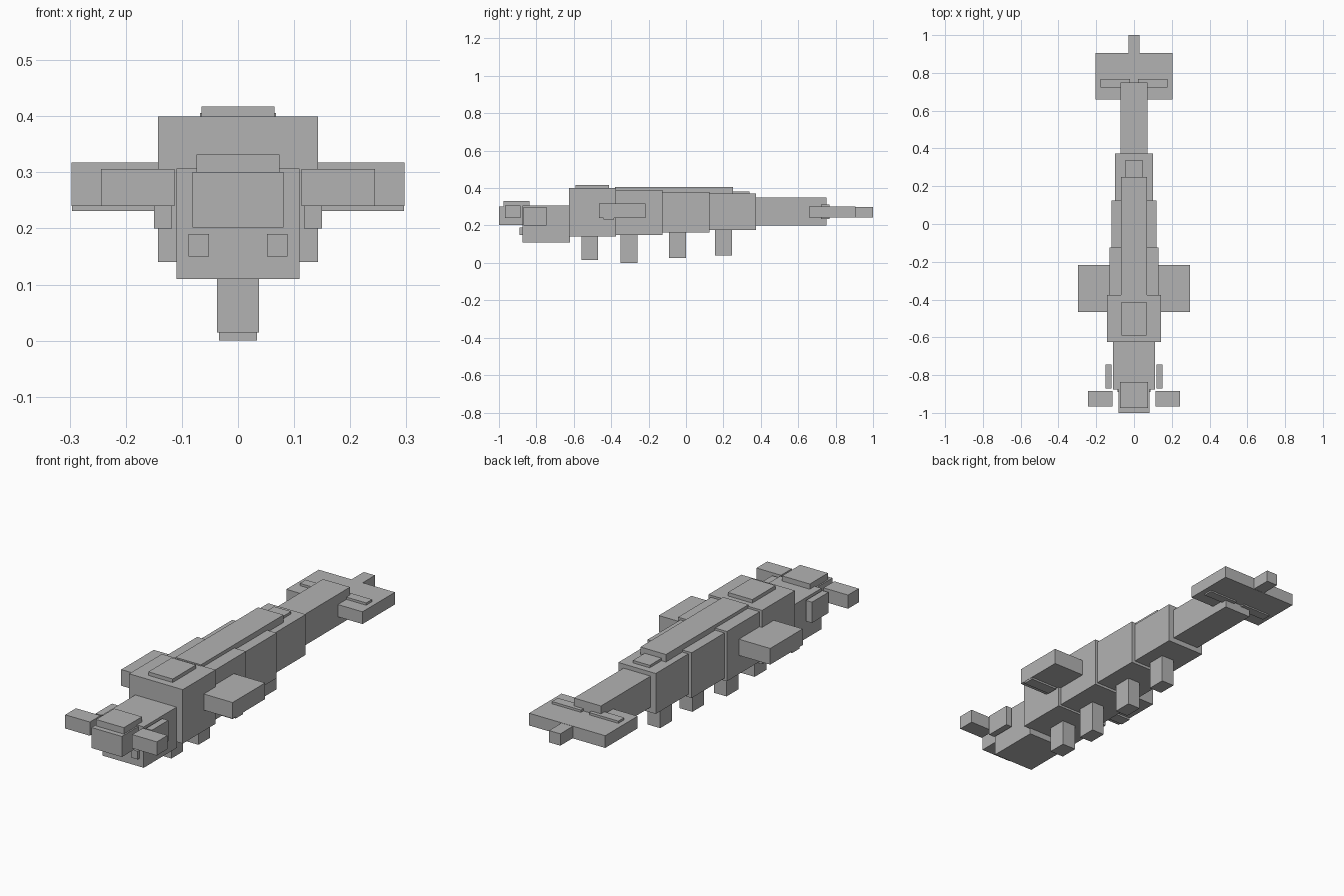
import bpy
import bmesh

cube = bpy.data.objects.get("Cube")
if cube:
    bpy.data.objects.remove(cube, do_unlink=True)

# Single plain grey material
grey = bpy.data.materials.new("plain_grey")
grey.use_nodes = True
colour = (0.45, 0.45, 0.45, 1)
grey.diffuse_color = colour
grey.node_tree.nodes["Principled BSDF"].inputs["Base Color"].default_value = colour


def box(name, x, y, z):
    """Box spanning the (min, max) range given on each axis."""
    bm = bmesh.new()
    bmesh.ops.create_cube(bm, size=1)
    for v in bm.verts:
        v.co = [r[0] if c < 0 else r[1] for c, r in zip(v.co, (x, y, z))]
    mesh = bpy.data.meshes.new(name)
    bm.to_mesh(mesh)
    bm.free()
    mesh.materials.append(grey)
    obj = bpy.data.objects.new(name, mesh)
    bpy.context.collection.objects.link(obj)
    return obj


def centred(name, half, y, z):
    return box(name, (-half, half), y, z)


def pair(name, x, y, z):
    box("left_" + name, x, y, z)
    box("right_" + name, (-x[1], -x[0]), y, z)


# Head, snout and the plate on its top
centred("head", 0.11, (-0.875, -0.62), (0.11, 0.307))
centred("snout", 0.081, (-1.0, -0.87), (0.202, 0.301))
centred("snout_plate", 0.074, (-0.975, -0.837), (0.295, 0.332))
pair("tooth", (0.052, 0.088), (-0.89, -0.865), (0.15, 0.19))
pair("cheek_plate", (0.118, 0.15), (-0.87, -0.745), (0.2, 0.3))
pair("head_fin", (0.113, 0.244), (-0.967, -0.885), (0.24, 0.306))

# Body segments, shrinking towards the tail
segments = [(0.143, -0.625, -0.375, 0.14, 0.40),
            (0.13, -0.38, -0.125, 0.15, 0.39),
            (0.118, -0.13, 0.125, 0.162, 0.38),
            (0.1, 0.12, 0.373, 0.175, 0.37),
            (0.072, 0.37, 0.75, 0.2, 0.35)]
for i, (half, y0, y1, z0, z1) in enumerate(segments):
    centred(f"body_segment_{i + 1}", half, (y0, y1), (z0, z1))

# Raised plates along the back
centred("back_ridge", 0.068, (-0.38, 0.25), (0.36, 0.406))
centred("shoulder_plate", 0.065, (-0.59, -0.412), (0.39, 0.417))
centred("rump_plate", 0.045, (0.2, 0.34), (0.36, 0.382))

# Side flippers with a thin strip underneath
pair("flipper", (0.12, 0.297), (-0.465, -0.217), (0.24, 0.318))
pair("flipper_strip", (0.15, 0.296), (-0.44, -0.385), (0.231, 0.25))

# Row of feet down the centre
feet = [(0.037, -0.515, 0.015), (0.034, -0.305, 0.0),
        (0.034, -0.045, 0.025), (0.034, 0.2, 0.04)]
for i, (half, y, bottom) in enumerate(feet):
    centred(f"foot_{i + 1}", half, (y - 0.045, y + 0.045), (bottom, 0.19))

# Tail fin with cross strips and end nub
centred("tail_fin", 0.203, (0.658, 0.905), (0.242, 0.301))
centred("tail_nub", 0.03, (0.9, 1.0), (0.243, 0.3))
pair("tail_strip", (0.022, 0.177), (0.723, 0.768), (0.235, 0.312))
